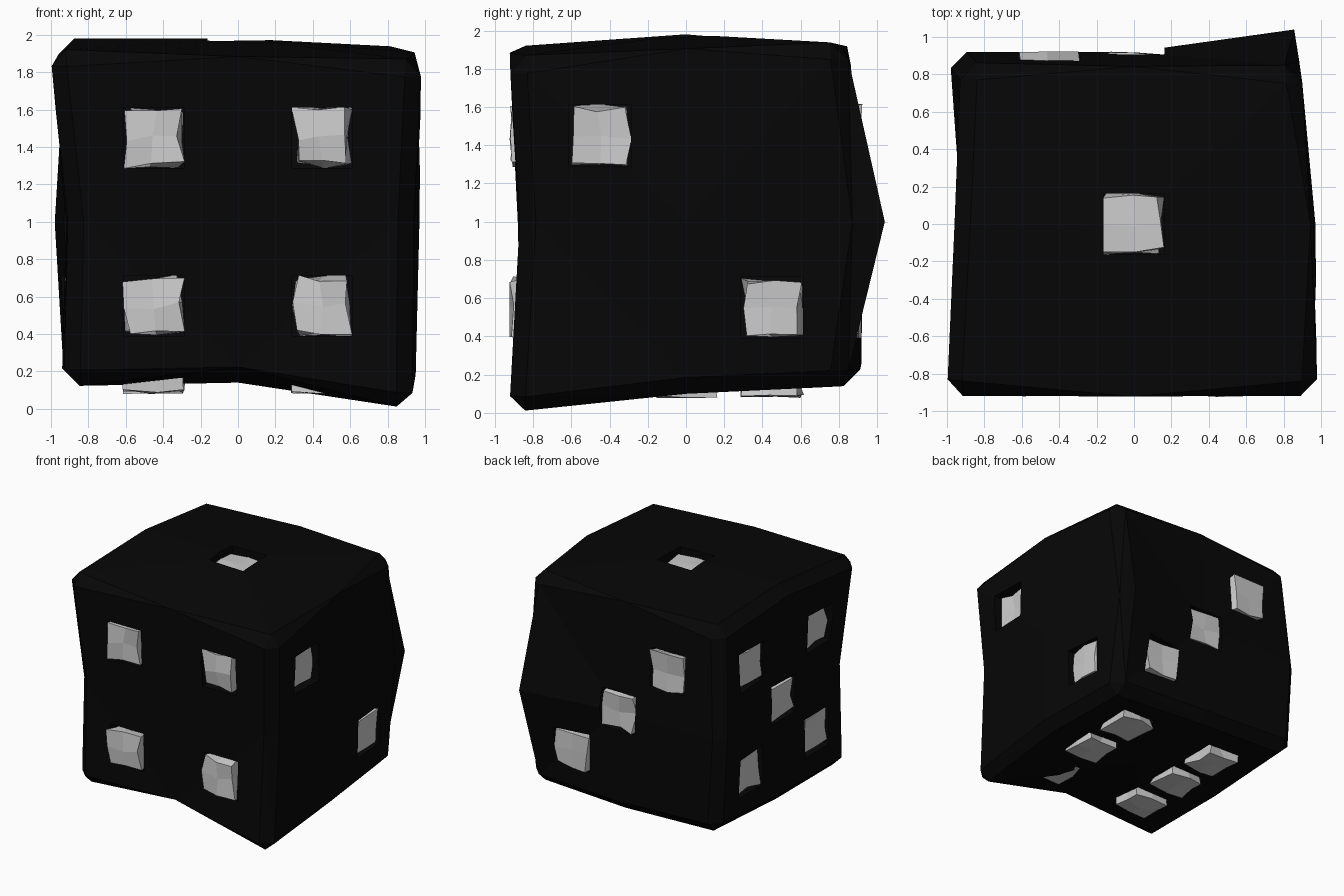
import bpy, bmesh, random
from mathutils import Vector

if "Cube" in bpy.data.objects:
    bpy.data.objects.remove(bpy.data.objects["Cube"])

random.seed(4)
X, Y, Z = Vector((1, 0, 0)), Vector((0, 1, 0)), Vector((0, 0, 1))


def make_object(name, bm):
    bmesh.ops.recalc_face_normals(bm, faces=bm.faces)
    me = bpy.data.meshes.new(name)
    bm.to_mesh(me)
    bm.free()
    ob = bpy.data.objects.new(name, me)
    bpy.context.collection.objects.link(ob)
    return ob


def grid_cube(bm):
    """Cube from -1 to 1 with every face split into 2 x 2."""
    new = bmesh.ops.create_cube(bm, size=2)["verts"]
    edges = list({e for v in new for e in v.link_edges})
    bmesh.ops.subdivide_edges(bm, edges=edges, cuts=1, use_grid_fill=True)


# Body warp: how far (in hundredths) each side is pushed out from the middle,
# for corners (x, y, z), edge middles (two values) and face middles (one value).
# Keys name the sides: L/R, F/K (back), D/U
push = {
    "LFU": (101, 92, 91), "RFU": (98, 92, 85), "RKU": (89, 83, 93), "LKU": (92, 85, 90),
    "LFD": (93, 87, 88), "RFD": (93, 93, 101.2), "RKD": (89, 83, 86), "LKD": (93, 92, 82),
    "LF": (91, 87), "RF": (94, 87), "RK": (87, 95.5), "LK": (98, 92),
    "FU": (96, 96), "KU": (91, 97), "LU": (96, 98), "RU": (100, 97),
    "FD": (88, 86), "KD": (91, 86), "LD": (94, 87), "RD": (95, 90),
    "F": (88,), "K": (92,), "L": (92,), "R": (97,), "U": (98,), "D": (86,),
}
bm = bmesh.new()
grid_cube(bm)
rim = [e for e in bm.edges
       if sum(abs(c) > .9 for c in (e.verts[0].co + e.verts[1].co) / 2) == 2]
for v in bm.verts:
    signs = [round(c) for c in v.co]
    key = "".join(pair[s > 0] for pair, s in zip(("LR", "FK", "DU"), signs) if s)
    amounts = iter(push[key])
    v.co = Z + Vector([s * next(amounts) / 100 if s else 0 for s in signs])
bmesh.ops.bevel(bm, geom=rim, offset=.085, segments=1, affect='EDGES')
bmesh.ops.triangulate(bm, faces=bm.faces)
body = make_object("dice_body", bm)
black = bpy.data.materials.new("black")
black.diffuse_color = (.002, .002, .002, 1)
black.use_nodes = True
black.node_tree.nodes["Principled BSDF"].inputs["Base Color"].default_value = black.diffuse_color
body.data.materials.append(black)

# Pip layout per face: outward direction, two in-face axes, rows from +b to -b
faces = {
    "front": (-Y, X, Z, ("o.o", "...", "o.o")),
    "back": (Y, X, Z, ("o..", ".o.", "..o")),
    "right": (X, Y, Z, ("o..", "...", "..o")),
    "left": (-X, Y, Z, ("o.o", ".o.", "o.o")),
    "top": (Z, X, Y, ("...", ".o.", "...")),
    "bottom": (-Z, X, Y, ("o.o", "o.o", "o.o")),
}


def block(bm, centre, n, a, b, half, low, high, jitter):
    start = len(bm.verts)
    grid_cube(bm)
    bm.verts.ensure_lookup_table()
    for v in bm.verts[start:]:
        p = v.co.copy()
        j = [random.uniform(-jitter, jitter) for _ in range(3)]
        v.co = (centre + a * (p.x * half + j[0]) + b * (p.y * half + j[1])
                + n * ((low + high) / 2 + p.z * (high - low) / 2 + j[2] * .6))


# Uneven pips sitting in square sockets
cut = bmesh.new()
for name, (n, a, b, rows) in faces.items():
    pips = bmesh.new()
    for r, row in enumerate(rows):
        for c, mark in enumerate(row):
            if mark == "o":
                centre = Z + a * ((c - 1) * .45) + b * ((1 - r) * .45)
                block(pips, centre, n, a, b, .144, .72, .91, .024)
                block(cut, centre, n, a, b, .162, .73, 1.1, 0)
    make_object(name + "_pips", pips)

# Cut the sockets out of the body
cutter = make_object("socket_cutter", cut)
cutter.hide_render = True
mod = body.modifiers.new("sockets", 'BOOLEAN')
mod.operation = 'DIFFERENCE'
mod.solver = 'EXACT'
mod.object = cutter
bpy.context.view_layer.objects.active = body
body.select_set(True)
bpy.ops.object.modifier_apply(modifier=mod.name)
bpy.data.objects.remove(cutter)
